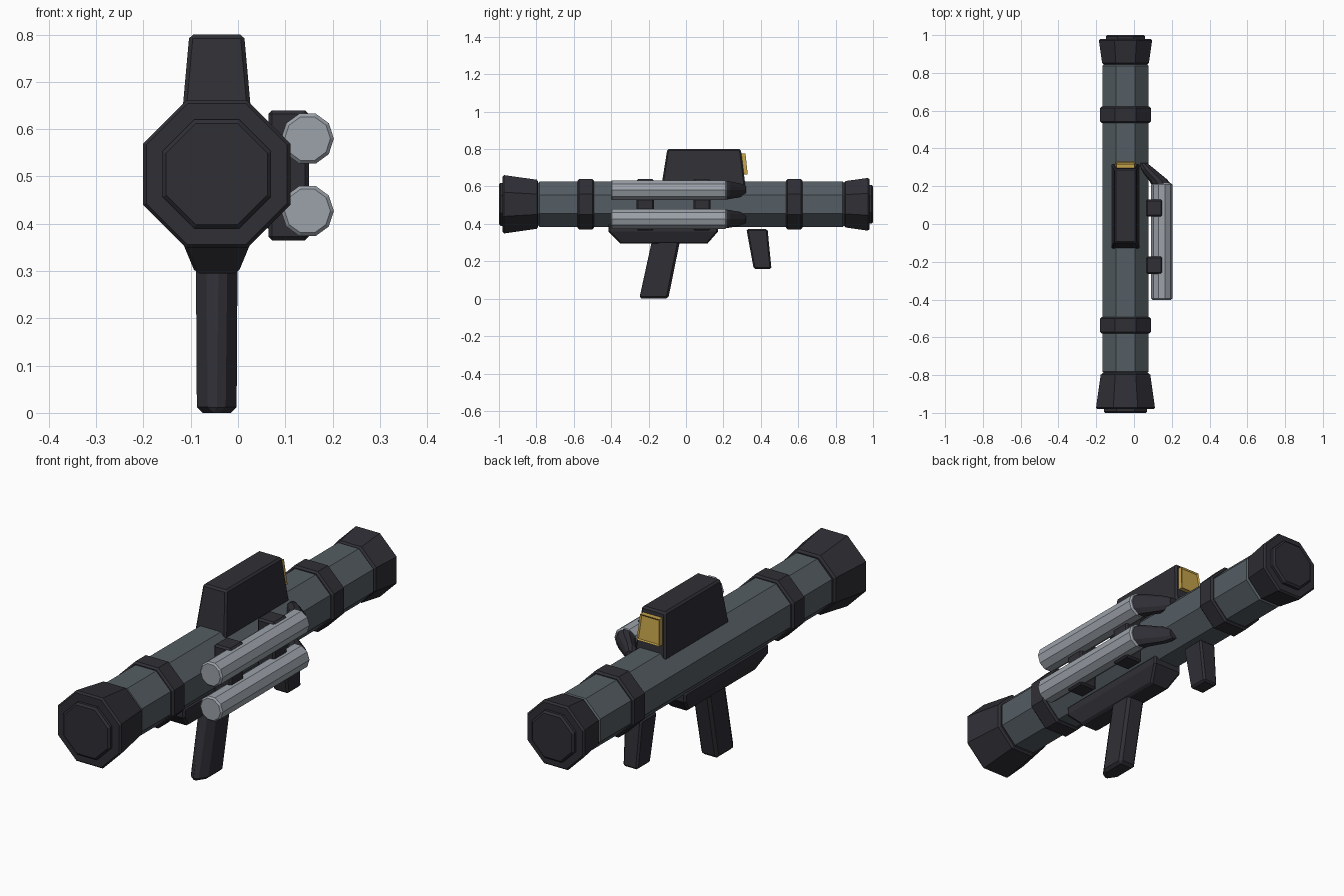
import bpy, bmesh, math

if "Cube" in bpy.data.objects:
    bpy.data.objects.remove(bpy.data.objects["Cube"])


def material(name, rgb):
    m = bpy.data.materials.new(name)
    m.use_nodes = True
    m.diffuse_color = (*rgb, 1)
    m.node_tree.nodes["Principled BSDF"].inputs["Base Color"].default_value = (*rgb, 1)
    return m


DARK = material("dark_polymer", (0.028, 0.028, 0.036))
TUBE = material("grey_steel", (0.09, 0.11, 0.125))
SILVER = material("silver_metal", (0.33, 0.36, 0.40))
GOLD = material("gold_lens", (0.55, 0.36, 0.07))
CX, CZ = -0.045, 0.505   # axis of the main tube


def ring(y, apothem, x=CX, z=CZ, sides=8):
    """Regular polygon across the y axis, with a flat side on top."""
    r = apothem / math.cos(math.pi / sides)
    angles = [math.pi / 2 + (i + 0.5) * 2 * math.pi / sides for i in range(sides)]
    return [(x + r * math.cos(a), y, z + r * math.sin(a)) for a in angles]


def rect(z, y0, y1, half, x=CX):
    return [(x - half, y0, z), (x + half, y0, z), (x + half, y1, z), (x - half, y1, z)]


def grip_section(z, y0, y1, half, nose):
    """Grip cross-section with a narrow, chamfered front edge."""
    mid = y0 + 0.045
    return [(CX - nose, y0, z), (CX + nose, y0, z), (CX + half, mid, z),
            (CX + half, y1, z), (CX - half, y1, z), (CX - half, mid, z)]


def loft(name, rings, mat, bevel=0.008):
    """Skin a closed solid through matching rings."""
    bm = bmesh.new()
    loops = [[bm.verts.new(p) for p in r] for r in rings]
    n = len(loops[0])
    for a, b in zip(loops, loops[1:]):
        for i in range(n):
            j = (i + 1) % n
            bm.faces.new((a[i], a[j], b[j], b[i]))
    bm.faces.new(loops[0])
    bm.faces.new(loops[-1])
    bmesh.ops.recalc_face_normals(bm, faces=bm.faces)
    me = bpy.data.meshes.new(name)
    bm.to_mesh(me)
    bm.free()
    me.materials.append(mat)
    ob = bpy.data.objects.new(name, me)
    bpy.context.collection.objects.link(ob)
    if bevel:
        mod = ob.modifiers.new("edge_bevel", "BEVEL")
        mod.width = bevel
        mod.segments = 1
        mod.limit_method = "ANGLE"
        mod.angle_limit = math.radians(50)
    return ob


# Main tube and its bands
loft("main_tube", [ring(-0.79, 0.122), ring(0.845, 0.122)], TUBE)
for name, y0, y1 in (("front_band", -0.58, -0.493), ("rear_band", 0.535, 0.622)):
    loft(name, [ring(y0, 0.134), ring(y1, 0.134)], DARK)

# Flared ends with raised caps
loft("front_flare", [ring(-0.98, 0.157), ring(-0.79, 0.13)], DARK)
loft("front_cap", [ring(-1.0, 0.115), ring(-0.96, 0.115)], DARK)
loft("rear_flare", [ring(0.845, 0.123), ring(0.98, 0.142)], DARK)
loft("rear_cap", [ring(1.0, 0.104), ring(0.96, 0.104)], DARK)

# Sight housing on top with a lens plate on its sloping back
loft("sight_housing", [rect(0.60, -0.132, 0.318, 0.076), rect(0.80, -0.1, 0.293, 0.058)], DARK)
lens = loft("sight_lens", [rect(0.665, 0.29, 0.33, 0.056), rect(0.777, 0.28, 0.318, 0.047)], GOLD, 0)
bm = bmesh.new()
bm.from_mesh(lens.data)
back = max(bm.faces, key=lambda f: f.calc_center_median().y)
bmesh.ops.inset_region(bm, faces=[back], thickness=0.008, depth=-0.005)
bm.to_mesh(lens.data)
bm.free()

# Lower housing and grips
loft("lower_housing", [rect(0.295, -0.35, 0.115, 0.045), rect(0.36, -0.415, 0.172, 0.072),
                       rect(0.40, -0.415, 0.172, 0.072)], DARK)
loft("rear_grip", [grip_section(0.0, -0.25, -0.095, 0.042, 0.012),
                   grip_section(0.32, -0.18, -0.03, 0.044, 0.016)], DARK, 0.012)
loft("fore_grip", [rect(0.16, 0.362, 0.457, 0.036), rect(0.372, 0.323, 0.436, 0.042)], DARK)

# Spare rockets at the side, with noses turned in toward the tube
RX = 0.147
for name, z in (("upper", 0.58), ("lower", 0.427)):
    loft(name + "_rocket", [ring(-0.402, 0.053, RX, z, 10), ring(0.217, 0.053, RX, z, 10)],
         SILVER, 0.007)
    nose = [ring(0.212, 0.05, RX - 0.005, z, 10), ring(0.235, 0.047, RX - 0.02, z, 10),
            ring(0.29, 0.036, RX - 0.075, z, 10), ring(0.322, 0.022, RX - 0.1, z, 10)]
    loft(name + "_rocket_nose", nose, DARK, 0)

# Brackets that hold the rockets
for name, y in (("front", -0.218), ("rear", 0.085)):
    loft(name + "_rocket_bracket", [rect(0.365, y - 0.046, y + 0.046, 0.043, 0.107),
                                    rect(0.64, y - 0.046, y + 0.046, 0.043, 0.107)], DARK)
